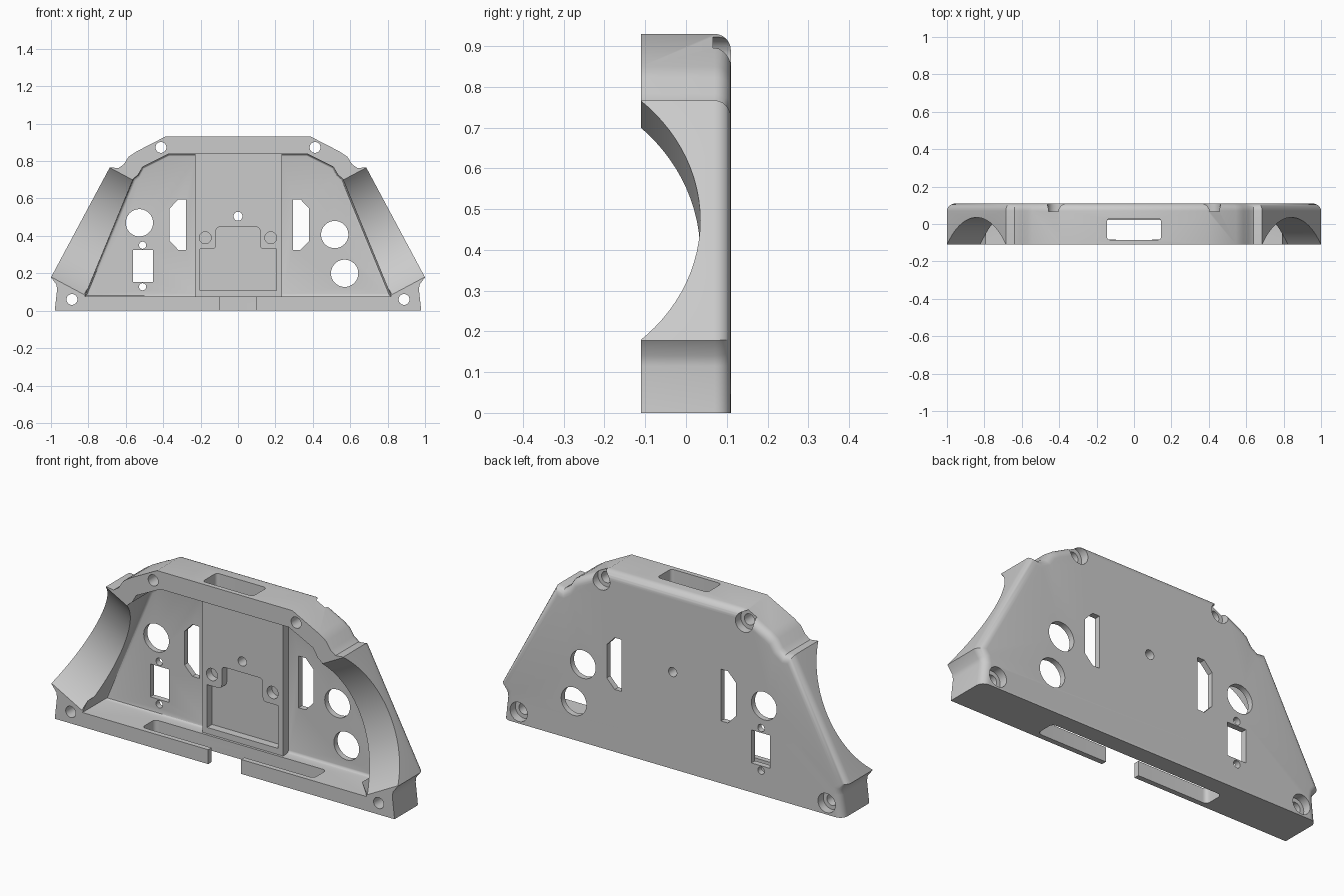
import bpy, bmesh, math
from mathutils import Vector, Matrix

if "Cube" in bpy.data.objects:
    bpy.data.objects.remove(bpy.data.objects["Cube"])


def inset(pts, d, keep_last):
    """Mitred inward offset of a counter-clockwise polygon."""
    n, out = len(pts), []
    if d == 0:
        return pts
    lines = []
    for i in range(n):
        a, b = Vector(pts[i]), Vector(pts[(i + 1) % n])
        e = (b - a).normalized()
        nrm = Vector((-e.y, e.x))
        lines.append((nrm, nrm.dot(a) + (0 if keep_last and i == n - 1 else d)))
    for i in range(n):
        (n1, c1), (n2, c2) = lines[i - 1], lines[i]
        det = n1.x * n2.y - n1.y * n2.x
        out.append(((c1 * n2.y - c2 * n1.y) / det, (n1.x * c2 - n2.x * c1) / det))
    return out


def loft(name, pts, profile, axis='y', keep_last=False):
    """Solid through insets of a polygon; profile is (position on axis, inset)."""
    bm = bmesh.new()
    rings = []
    for w, d in profile:
        rings.append([bm.verts.new((u, w, v) if axis == 'y' else (u, v, w))
                      for u, v in inset(pts, d, keep_last)])
    for r, s in zip(rings, rings[1:]):
        for i in range(len(r)):
            j = (i + 1) % len(r)
            if (r[i].co - s[i].co).length < 1e-6 and (r[j].co - s[j].co).length < 1e-6:
                continue
            bm.faces.new((r[i], r[j], s[j], s[i]))
    bm.faces.new(rings[0])
    bm.faces.new(rings[-1])
    return finish(name, bm)


def finish(name, bm):
    bmesh.ops.remove_doubles(bm, verts=bm.verts, dist=1e-5)
    bmesh.ops.recalc_face_normals(bm, faces=bm.faces)
    me = bpy.data.meshes.new(name)
    bm.to_mesh(me)
    bm.free()
    ob = bpy.data.objects.new(name, me)
    bpy.context.collection.objects.link(ob)
    return ob


def combine(target, tool, op='DIFFERENCE'):
    m = target.modifiers.new(tool.name, 'BOOLEAN')
    m.object, m.operation, m.solver = tool, op, 'EXACT'
    bpy.context.view_layer.objects.active = target
    bpy.ops.object.modifier_apply(modifier=m.name)
    bpy.data.objects.remove(tool)


def rounded(pts, r, steps=5):
    out = []
    for i, p in enumerate(pts):
        p, a, b = Vector(p), Vector(pts[i - 1]), Vector(pts[(i + 1) % len(pts)])
        p1, p2 = p + (a - p).normalized() * r, p + (b - p).normalized() * r
        for k in range(steps + 1):
            t = k / steps
            out.append(tuple(p1 * (1 - t) ** 2 + p * 2 * t * (1 - t) + p2 * t * t))
    return out


def rect(x0, x1, y0, y1):
    return [(x0, y0), (x1, y0), (x1, y1), (x0, y1)]


def circle(x, z, r, n=40):
    return [(x + r * math.cos(i * math.tau / n), z + r * math.sin(i * math.tau / n)) for i in range(n)]


def mirrored(pts):
    return pts + [(-x, z) for x, z in reversed(pts)]


# outer body with a rounded back edge, sharp along the base
outline = mirrored([(0.98, 0), (0.967, 0.115), (0.971, 0.14), (1.0, 0.178), (0.685, 0.767),
                    (0.64, 0.762), (0.61, 0.783), (0.585, 0.823), (0.545, 0.85), (0.39, 0.93)])
R = 0.04
steps = [math.radians(15 * i) for i in range(7)]
body = loft("housing", outline,
            [(-0.11, 0)] + [(0.11 - R + R * math.sin(a), R * (1 - math.cos(a))) for a in steps],
            keep_last=True)

# front cavity with a small fillet at its floor
cavity = mirrored([(0.82, 0.075), (0.56, 0.705), (0.535, 0.725), (0.51, 0.768), (0.37, 0.838)])
r = 0.015
combine(body, loft("cavity", cavity,
                   [(-0.2, 0)] + [(0.08 - r + r * math.sin(a), r * (1 - math.cos(a))) for a in steps[::2]]))

# raised middle panel
combine(body, loft("panel", rect(-0.23, 0.235, 0.06, 0.86), [(0.035, 0), (0.095, 0)]), 'UNION')

# stepped pocket and blind holes in the panel
pocket = [(-0.203, 0.107), (0.206, 0.107), (0.206, 0.33), (0.118, 0.33),
          (0.118, 0.447), (-0.118, 0.447), (-0.118, 0.33), (-0.203, 0.33)]
pocket = pocket[:2] + pocket[2:3] + rounded(pocket, 0.022)[18:42] + pocket[7:]
combine(body, loft("pocket", pocket, [(-0.02, 0), (0.076, 0)]))
for s in (-1, 1):
    combine(body, loft("blind_hole", circle(s * 0.175, 0.39, 0.032), [(-0.02, 0), (0.075, 0)]))

# scooped sides: cylinders square to the slanted walls
for s in (-1, 1):
    axis = Vector((s * 0.882, 0, 0.472))
    bm = bmesh.new()
    bmesh.ops.create_cone(bm, cap_ends=True, segments=96, radius1=0.4526, radius2=0.4526, depth=0.4,
                          matrix=Matrix.Translation((s * 0.8425, -0.4176, 0.4725))
                          @ axis.to_track_quat('Z', 'Y').to_matrix().to_4x4())
    combine(body, finish("side_scoop", bm))

# openings through the back plate
through = [(-0.05, 0), (0.2, 0)]
for x, z, rad in [(-0.527, 0.47, 0.073), (0.517, 0.407, 0.073), (0.57, 0.2, 0.073),
                  (-0.51, 0.35, 0.019), (-0.51, 0.128, 0.019), (0, 0.505, 0.024)]:
    combine(body, loft("round_opening", circle(x, z, rad), through))
combine(body, loft("switch_opening", rect(-0.562, -0.455, 0.153, 0.325), through))
for s, x in ((-1, -0.279), (1, 0.294)):
    slot = [(x, 0.325), (x + s * 0.04, 0.325), (x + s * 0.086, 0.373),
            (x + s * 0.086, 0.547), (x + s * 0.04, 0.595), (x, 0.595)]
    combine(body, loft("tall_opening", slot, through))

# corner screw holes with counterbores from the back
for x, z in ((0.888, 0.06), (0.412, 0.873)):
    for s in (-1, 1):
        combine(body, loft("screw_hole", circle(s * x, z, 0.029), [(-0.2, 0), (0.2, 0)]))
        combine(body, loft("counterbore", circle(s * x, z, 0.05), [(0.066, 0), (0.2, 0)]))

# top window, base slot and the gap in the front of the base
combine(body, loft("top_window", rounded(rect(-0.145, 0.145, -0.085, 0.03), 0.02),
                   [(0.8, 0), (1.0, 0)], 'z'))
combine(body, loft("base_slot", rounded(rect(-0.495, 0.495, -0.083, 0.022), 0.025),
                   [(-0.1, 0), (0.1, 0)], 'z'))
combine(body, loft("base_gap", rect(-0.095, 0.095, -0.2, -0.04), [(-0.1, 0), (0.1, 0)], 'z'))

# smooth shading with crisp edges
bpy.ops.object.select_all(action='DESELECT')
body.select_set(True)
bpy.context.view_layer.objects.active = body
bpy.ops.object.shade_smooth_by_angle(angle=math.radians(30))
